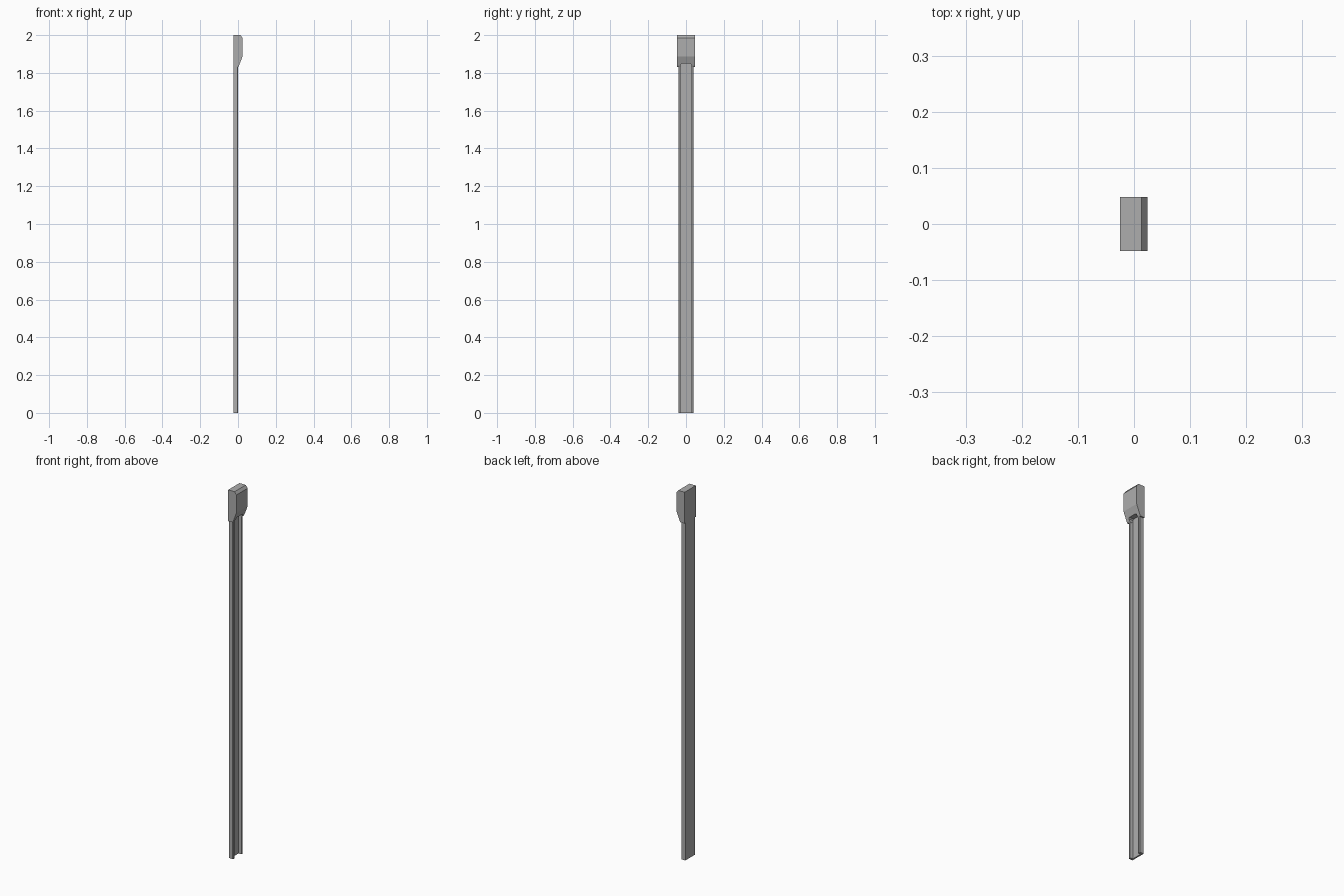
import bpy, bmesh
from mathutils import Vector

if "Cube" in bpy.data.objects:
    bpy.data.objects.remove(bpy.data.objects["Cube"])

# Mid grey finish shared by both parts
grey = bpy.data.materials.new("mid_grey")
grey.diffuse_color = (0.42, 0.42, 0.42, 1)
grey.use_nodes = True
grey.node_tree.nodes["Principled BSDF"].inputs["Base Color"].default_value = grey.diffuse_color


def prism(name, points, direction):
    """Closed polygon swept along a vector."""
    bm = bmesh.new()
    face = bm.faces.new([bm.verts.new(p) for p in points])
    swept = bmesh.ops.extrude_face_region(bm, geom=[face])
    verts = [g for g in swept["geom"] if isinstance(g, bmesh.types.BMVert)]
    bmesh.ops.translate(bm, verts=verts, vec=Vector(direction))
    bmesh.ops.recalc_face_normals(bm, faces=bm.faces)
    mesh = bpy.data.meshes.new(name)
    bm.to_mesh(mesh)
    bm.free()
    mesh.materials.append(grey)
    obj = bpy.data.objects.new(name, mesh)
    bpy.context.collection.objects.link(obj)
    return obj


BACK, FLOOR, LIP = -0.025, -0.017, 0.0
SLOT, HEAD_BOTTOM = 0.028, 1.83

# Long channel rail, open towards +x, with chamfered outer lips
half = [(BACK, 0.041), (LIP - 0.003, 0.041), (LIP, 0.038),
        (LIP, SLOT + 0.002), (FLOOR, SLOT)]
section = half + [(x, -y) for x, y in reversed(half)]
prism("channel_rail", [(x, y, 0) for x, y in section], (0, 0, HEAD_BOTTOM))

# Head block with a chamfered top edge and a tapering underside
profile = [(BACK, HEAD_BOTTOM), (0.0, HEAD_BOTTOM), (0.005, 1.838),
           (0.024, 1.887), (0.024, 1.985), (0.013, 2.0), (BACK, 2.0)]
head = prism("head_block", [(x, -0.048, z) for x, z in profile], (0, 0.096, 0))

# Slot that carries the channel up into the head
slot_half = [(SLOT, 1.80), (SLOT, 1.844), (SLOT - 0.005, 1.85)]
slot = slot_half + [(-y, z) for y, z in reversed(slot_half)]
cutter = prism("slot_cutter", [(FLOOR, y, z) for y, z in slot], (0.06, 0, 0))
cutter.hide_render = True
cutter.hide_set(True)
cut = head.modifiers.new("slot", "BOOLEAN")
cut.operation = "DIFFERENCE"
cut.solver = "EXACT"
cut.object = cutter
